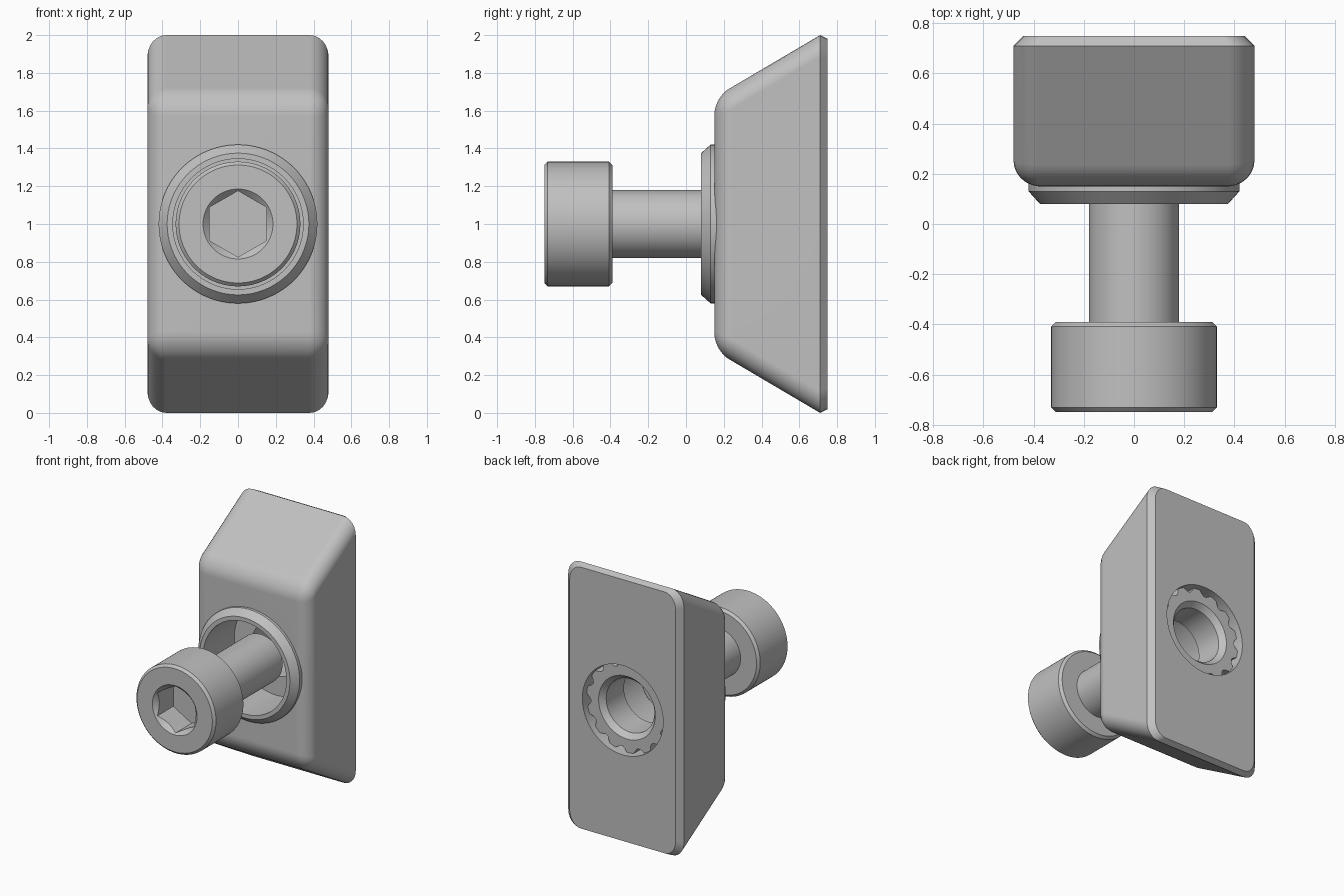
import bpy, bmesh
from math import sin, cos, pi, radians

default = bpy.data.objects.get("Cube")
if default:
    bpy.data.objects.remove(default, do_unlink=True)

metal = bpy.data.materials.new("satin_grey_metal")
metal.use_nodes = True
grey = (0.53, 0.53, 0.53, 1)
metal.diffuse_color = grey
metal.node_tree.nodes["Principled BSDF"].inputs["Base Color"].default_value = grey

MID = 1.0  # height of the screw axis


def finish(name, bm):
    """Turn a bmesh into a named object."""
    bmesh.ops.recalc_face_normals(bm, faces=bm.faces)
    mesh = bpy.data.meshes.new(name)
    bm.to_mesh(mesh)
    bm.free()
    mesh.materials.append(metal)
    obj = bpy.data.objects.new(name, mesh)
    bpy.context.collection.objects.link(obj)
    return obj


def lathe(name, profile, closed=False, steps=112, shape=None):
    """Spin (radius, y) points around the screw axis."""
    bm = bmesh.new()
    rings = []
    for i, (r, y) in enumerate(profile):
        ring = []
        for k in range(steps):
            a = 2 * pi * k / steps + pi / 2
            rad = shape(i, r, k) if shape else r
            ring.append(bm.verts.new((rad * cos(a), y, MID + rad * sin(a))))
        rings.append(ring)
    pairs = list(zip(rings, rings[1:]))
    if closed:
        pairs.append((rings[-1], rings[0]))
    else:
        bm.faces.new(rings[0])
        bm.faces.new(rings[-1])
    for a, b in pairs:
        for k in range(steps):
            n = (k + 1) % steps
            bm.faces.new((a[k], a[n], b[n], b[k]))
    return finish(name, bm)


def activate(obj):
    bpy.ops.object.select_all(action='DESELECT')
    obj.select_set(True)
    bpy.context.view_layer.objects.active = obj


def cut(obj, cutter):
    """Subtract the cutter and remove it."""
    cutter.hide_render = True
    mod = obj.modifiers.new("cut", 'BOOLEAN')
    mod.operation = 'DIFFERENCE'
    mod.solver = 'EXACT'
    mod.object = cutter
    activate(obj)
    bpy.ops.object.modifier_apply(modifier=mod.name)
    bpy.data.objects.remove(cutter, do_unlink=True)


def smooth(obj):
    activate(obj)
    bpy.ops.object.shade_smooth_by_angle(angle=radians(28))
    mod = obj.modifiers.new("flat_face_normals", 'WEIGHTED_NORMAL')
    mod.keep_sharp = True


# Wedge block: tapered box with rounded front and corners, chamfered back
bm = bmesh.new()
bmesh.ops.create_cube(bm, size=2)
for v in bm.verts:
    front = v.co.y < 0
    v.co = (0.48 * v.co.x, 0.15 if front else 0.71,
            MID + v.co.z * (0.67 if front else 1.0))
rounded = [e for e in bm.edges if min(v.co.y for v in e.verts) < 0.2]
bmesh.ops.bevel(bm, geom=rounded, offset=0.1, offset_type='OFFSET',
                segments=6, profile=0.5, affect='EDGES')
back = max(bm.faces, key=lambda f: f.calc_center_median().y)
grown = bmesh.ops.extrude_face_region(bm, geom=[back])["geom"]
bmesh.ops.delete(bm, geom=[back], context='FACES')
for v in grown:
    if isinstance(v, bmesh.types.BMVert):
        v.co = (v.co.x * 0.44 / 0.48, 0.75, MID + (v.co.z - MID) * 0.98)
block = finish("wedge_block", bm)
cut(block, lathe("bore_cutter", [(0.4, 0), (0.4, 0.5), (0.335, 0.5), (0.335, 1)]))
smooth(block)


# Flanged sleeve with a counterbore and a toothed back rim
def teeth(i, r, k):
    return r - 0.035 * sin(pi * (k % 8) / 5) if i in (6, 7) and k % 8 < 5 else r


smooth(lathe("flanged_sleeve", [
    (0.345, 0.08), (0.375, 0.08), (0.42, 0.13), (0.42, 0.2), (0.39, 0.2),
    (0.39, 0.49), (0.334, 0.49), (0.334, 0.7), (0.235, 0.7), (0.2, 0.66),
    (0.2, 0.45), (0.345, 0.45)], closed=True, shape=teeth))

# Socket head screw
screw = lathe("socket_screw", [
    (0.312, -0.75), (0.33, -0.732), (0.33, -0.408), (0.312, -0.39),
    (0.18, -0.39), (0.18, 0.27), (0.165, 0.285)])
cut(screw, lathe("hex_cutter", [(0.175, -0.8), (0.175, -0.55)], steps=6))
cut(screw, lathe("countersink_cutter", [(0.205, -0.77), (0.145, -0.71)]))
smooth(screw)
